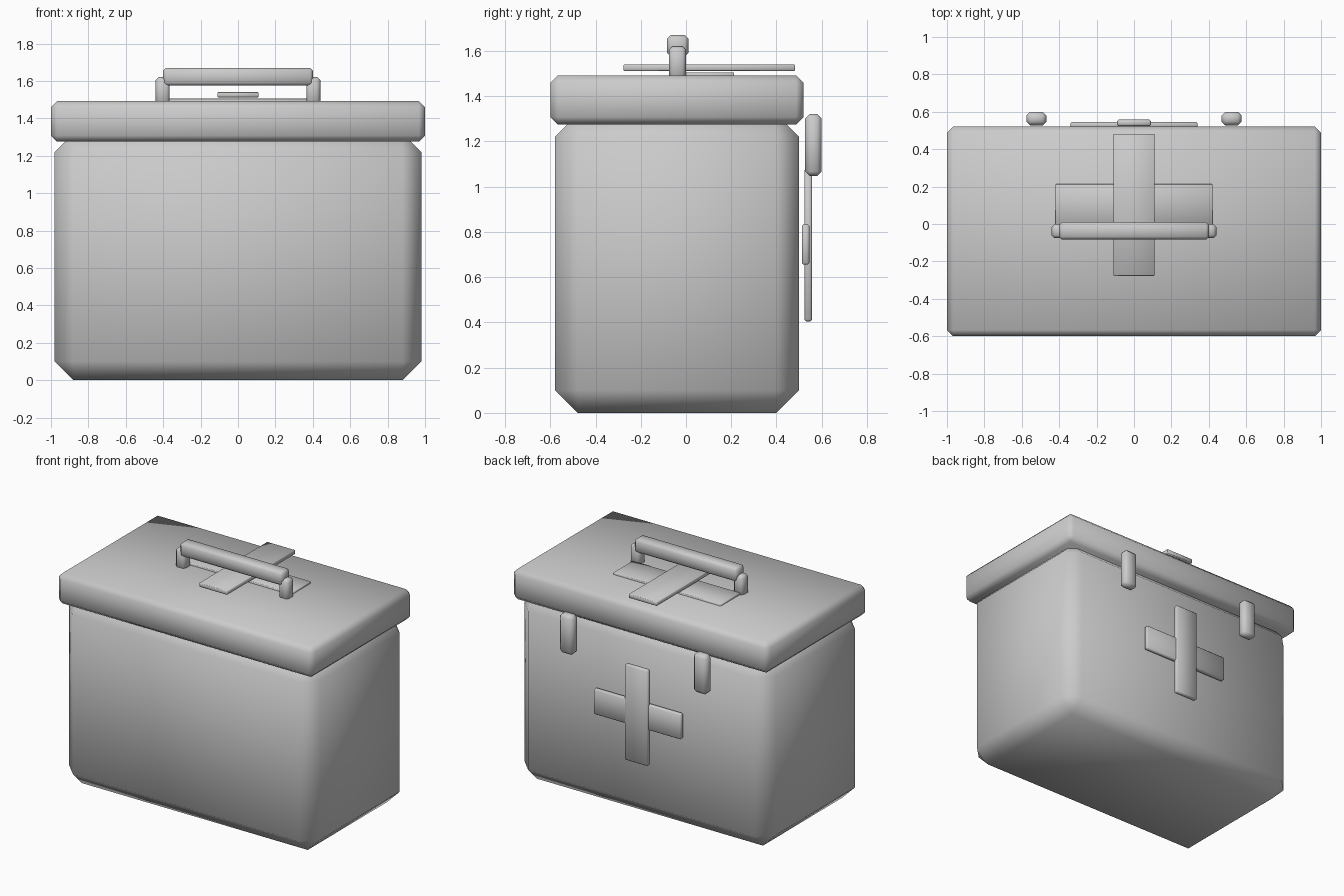
import bpy, bmesh
from mathutils import Vector

if "Cube" in bpy.data.objects:
    bpy.data.objects.remove(bpy.data.objects["Cube"])


def box(name, x, y, z, bevel):
    """Chamfered, smooth-shaded box spanning the given (min, max) ranges."""
    bm = bmesh.new()
    bmesh.ops.create_cube(bm, size=1)
    lo, hi = Vector((x[0], y[0], z[0])), Vector((x[1], y[1], z[1]))
    bmesh.ops.scale(bm, vec=hi - lo, verts=bm.verts)
    bmesh.ops.translate(bm, vec=(lo + hi) / 2, verts=bm.verts)
    if bevel:
        bmesh.ops.bevel(bm, geom=bm.edges[:], offset=bevel, segments=1,
                        affect='EDGES', profile=0.5)
    for f in bm.faces:
        f.smooth = bevel > 0
    me = bpy.data.meshes.new(name)
    bm.to_mesh(me)
    bm.free()
    ob = bpy.data.objects.new(name, me)
    bpy.context.collection.objects.link(ob)
    return ob


# Case and overhanging lid
box("case_body", (-0.98, 0.98), (-0.58, 0.50), (0, 1.32), 0.1)
box("lid", (-1.0, 1.0), (-0.60, 0.52), (1.275, 1.492), 0.033)

# Carry handle
box("handle_grip", (-0.40, 0.40), (-0.083, 0.01), (1.575, 1.67), 0.015)

# Handle posts and latches, one on each side
for side, s in (("left", -1), ("right", 1)):
    def xr(a, b):
        return tuple(sorted((s * a, s * b)))
    box(f"handle_post_{side}", xr(0.365, 0.44), (-0.075, 0.0), (1.47, 1.62), 0.015)
    box(f"latch_{side}", xr(0.468, 0.575), (0.527, 0.6), (1.047, 1.322), 0.02)

# Cross on the lid
box("lid_cross_long", (-0.11, 0.11), (-0.277, 0.482), (1.512, 1.54), 0.003)
box("lid_cross_wide", (-0.42, 0.42), (-0.005, 0.213), (1.475, 1.505), 0.003)

# Cross on the back wall
box("wall_cross_tall", (-0.09, 0.09), (0.523, 0.558), (0.405, 1.08), 0.008)
box("wall_cross_wide", (-0.34, 0.34), (0.512, 0.546), (0.655, 0.834), 0.008)
